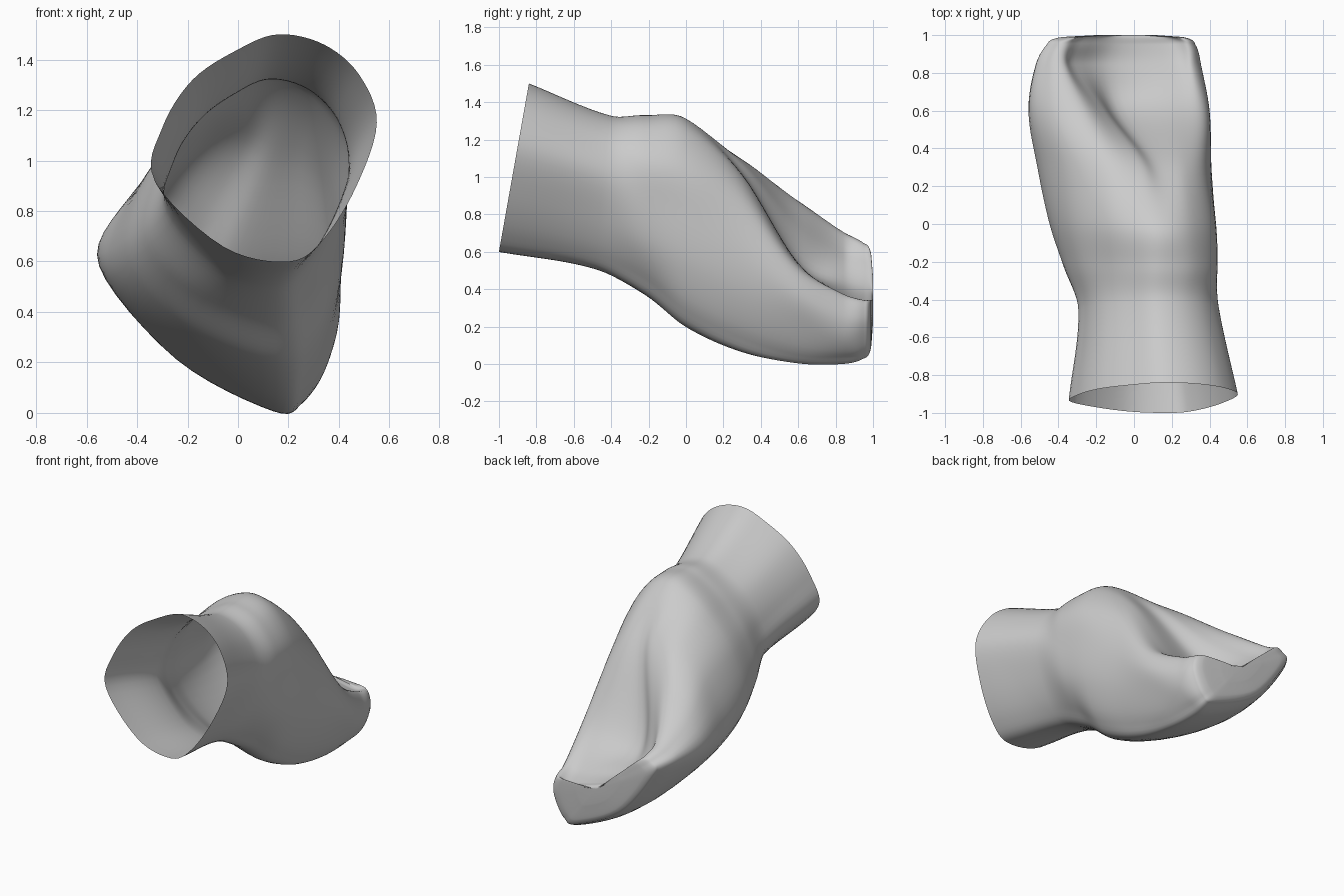
import bpy, bmesh
from mathutils import Vector

if "Cube" in bpy.data.objects:
    bpy.data.objects.remove(bpy.data.objects["Cube"])


def spline(p, u, t):
    """Cubic between p[1] and p[2]; u gives the spacing of the four points."""
    a, b, c, d = p
    h = u[2] - u[1]
    m0 = (c - a) * (h / (u[2] - u[0]))
    m1 = (d - b) * (h / (u[3] - u[1]))
    return (b * (2 * t**3 - 3 * t**2 + 1) + m0 * (t**3 - 2 * t**2 + t)
            + c * (3 * t**2 - 2 * t**3) + m1 * (t**3 - t**2))


def section(y, tilt, pts):
    """Cross-section near y, leaning along z by tilt."""
    zm = (max(p[1] for p in pts) + min(p[1] for p in pts)) / 2
    return y, [Vector((x, y + tilt * (z - zm), z)) for x, z in pts]


def smooth_ring(ring, steps):
    n = len(ring)
    return [spline([ring[(i + k) % n] for k in (-1, 0, 1, 2)], (0, 1, 2, 3), s / steps)
            for i in range(n) for s in range(steps)]


def smooth_loft(ys, rings, steps):
    last = len(rings) - 1
    out = []
    for i in range(last):
        ids = [min(max(i + k, 0), last) for k in (-1, 0, 1, 2)]
        for s in range(steps):
            out.append([spline(p, [ys[k] for k in ids], s / steps)
                        for p in zip(*[rings[k] for k in ids])])
    out.append(rings[-1])
    return out


# outlines (x, z): keel, right wall, right ridge, hollow, left ridge, left flank
mouth = [(.2, .6), (.34, .69), (.47, .9), (.55, 1.15), (.48, 1.34), (.34, 1.46),
         (.16, 1.5), (0, 1.44), (-.18, 1.32), (-.3, 1.13), (-.33, .92), (-.06, .66)]
heel = [(.15, .37), (.28, .46), (.39, .64), (.435, .88), (.43, 1.1), (.31, 1.27),
        (.14, 1.33), (0, 1.28), (-.15, 1.17), (-.3, .98), (-.37, .7), (-.18, .48)]
knuckle = [(.15, .2), (.3, .29), (.4, .53), (.43, .8), (.42, 1.05), (.3, 1.24),
           (.15, 1.31), (0, 1.28), (-.17, 1.17), (-.35, .96), (-.445, .64), (-.25, .38)]
crease = [(.15, .07), (.28, .14), (.38, .37), (.41, .62), (.37, .87), (.26, 1.0),
          (.12, 1.02), (.03, 1.08), (-.16, 1.08), (-.38, .92), (-.51, .59), (-.26, .28)]
hollow = [(.14, .015), (.26, .05), (.36, .23), (.4, .38), (.36, .51), (.22, .54),
          (-.08, .54), (-.16, .74), (-.27, .87), (-.46, .8), (-.55, .58), (-.25, .22)]
tip = [(.14, .01), (.25, .04), (.33, .14), (.355, .26), (.31, .37), (.2, .36),
       (-.13, .43), (-.31, .59), (-.37, .7), (-.46, .68), (-.51, .57), (-.23, .21)]
lip = [(.15, .04), (.24, .06), (.3, .15), (.325, .25), (.29, .34), (.18, .32),
       (-.1, .4), (-.28, .55), (-.36, .64), (-.42, .63), (-.45, .55), (-.2, .22)]
neck = [(-.29 + (x + .34) * .83, .51 + (z - .6) * .91) for x, z in mouth]
cx, cz = (sum(p[k] for p in lip) / len(lip) for k in (0, 1))


def shrunk_lip(s):
    return [(cx + (x - cx) * s, cz + (z - cz) * s) for x, z in lip]


keys = [section(-.92, .178, mouth), section(-.45, .1, neck), section(-.22, 0, heel),
        section(0, 0, knuckle), section(.3, 0, crease), section(.6, 0, hollow),
        section(.84, 0, tip), section(.95, 0, lip),
        section(.988, 0, shrunk_lip(.84)), section(1.0, 0, shrunk_lip(.4))]

# open-cuffed mitten shell
rings = smooth_loft([y for y, r in keys], [smooth_ring(r, 6) for y, r in keys], 8)
bm = bmesh.new()
grid = [[bm.verts.new(p) for p in r] for r in rings]
n = len(grid[0])
for a, b in zip(grid, grid[1:]):
    for j in range(n):
        k = (j + 1) % n
        bm.faces.new((a[j], b[j], b[k], a[k]))

# closed finger end
pole = bm.verts.new((cx, 1.0, cz))
for j in range(n):
    bm.faces.new((grid[-1][j], pole, grid[-1][(j + 1) % n]))
for f in bm.faces:
    f.smooth = True

mesh = bpy.data.meshes.new("mitten_shell")
bm.to_mesh(mesh)
bm.free()
obj = bpy.data.objects.new("mitten_shell", mesh)
bpy.context.collection.objects.link(obj)
